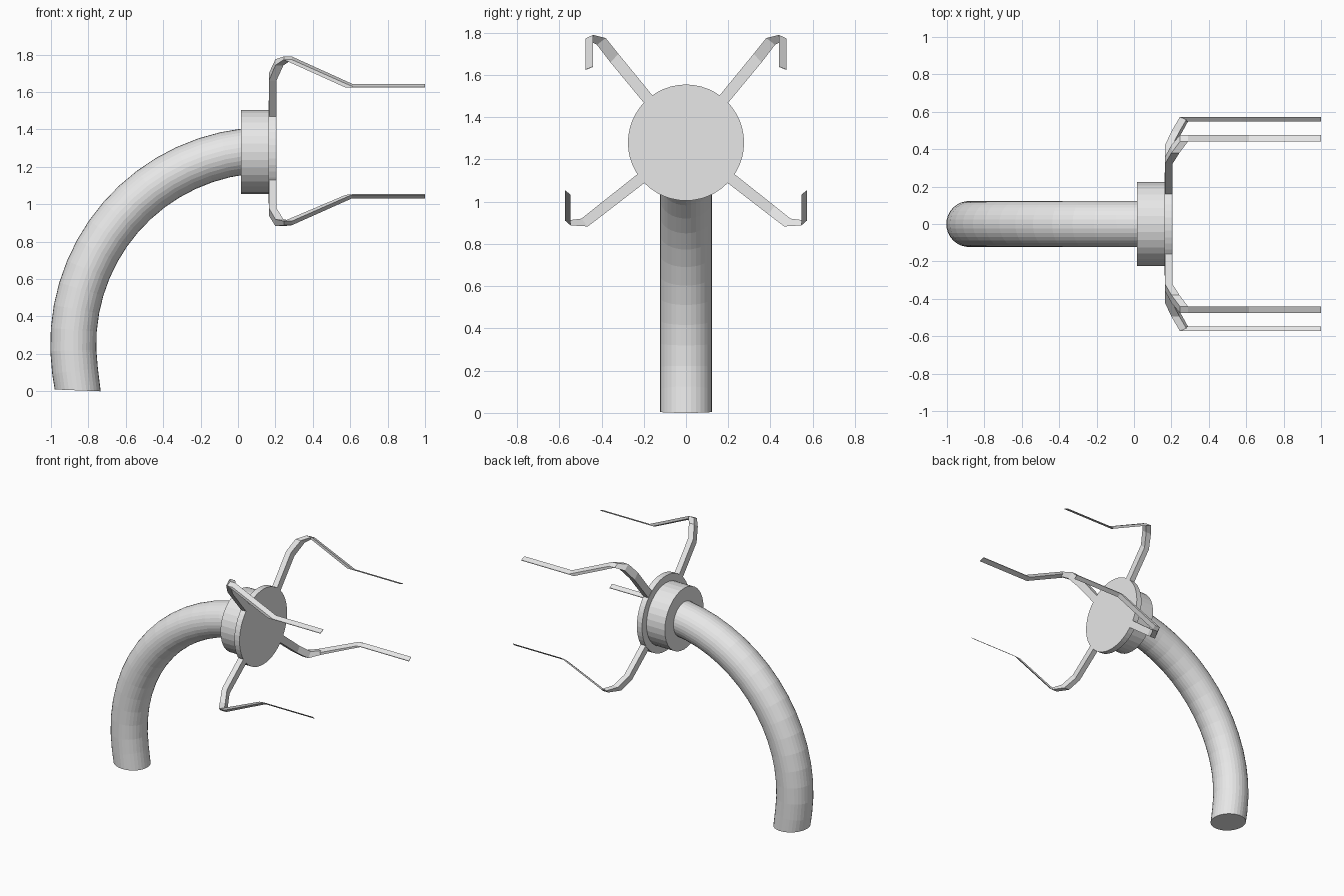
import bpy, bmesh, math
from mathutils import Matrix, Vector

if "Cube" in bpy.data.objects:
    bpy.data.objects.remove(bpy.data.objects["Cube"])

grey = bpy.data.materials.new("plain grey")
grey.diffuse_color = (0.8, 0.8, 0.8, 1)
grey.use_nodes = True
grey.node_tree.nodes["Principled BSDF"].inputs["Base Color"].default_value = grey.diffuse_color


def finish(name, bm):
    bmesh.ops.recalc_face_normals(bm, faces=bm.faces[:])
    mesh = bpy.data.meshes.new(name)
    bm.to_mesh(mesh)
    bm.free()
    mesh.materials.append(grey)
    obj = bpy.data.objects.new(name, mesh)
    bpy.context.collection.objects.link(obj)
    return obj


def loft(bm, rings):
    """Skin a row of equal-sized rings and cap both ends."""
    vs = [[bm.verts.new(p) for p in r] for r in rings]
    n = len(rings[0])
    for a, b in zip(vs, vs[1:]):
        for i in range(n):
            j = (i + 1) % n
            bm.faces.new((a[i], a[j], b[j], b[i]))
    bm.faces.new(vs[0])
    bm.faces.new(vs[-1])


# Curved tube: arc in the x-z plane, foot ring laid almost flat
CX, CZ, R, TUBE, SIDES, STEPS = 0.159, 0.25, 1.04, 0.123, 32, 16
rings = []
for s in range(STEPS + 1):
    t = math.radians(-13.9 + (83.5 + 13.9) * s / STEPS)
    centre = Vector((CX - R * math.cos(t), 0, CZ + R * math.sin(t)))
    out = Vector((-math.cos(t), 0, math.sin(t)))
    if s == 0:
        centre = Vector((-0.857, 0, 0.005))
        out = Vector((-1, 0, 0.04)).normalized()
    rings.append([centre + out * TUBE * math.cos(a) + Vector((0, TUBE * math.sin(a), 0))
                  for a in (2 * math.pi * i / SIDES for i in range(SIDES))])
bm = bmesh.new()
loft(bm, rings)
finish("curved_tube", bm)


# Collar and palm disc, both lying along x
def disc(name, x0, x1, radius, sides):
    bm = bmesh.new()
    m = Matrix.Translation(((x0 + x1) / 2, 0, 1.28)) @ Matrix.Rotation(math.pi / 2, 4, 'Y')
    bmesh.ops.create_cone(bm, cap_ends=True, segments=sides, radius1=radius,
                          radius2=radius, depth=x1 - x0, matrix=m)
    finish(name, bm)


disc("collar", 0.015, 0.165, 0.224, 32)
disc("palm_disc", 0.163, 0.205, 0.275, 48)


# Claw fingers: each section is low x, high x, two (y, z) corners, thickness
def section(x0, x1, a, b, thick, side):
    (ya, za), (yb, zb) = a, b
    return [(x0, ya * side, za - thick), (x0, yb * side, zb - thick),
            (x1, yb * side, zb + thick), (x1, ya * side, za + thick)]


XS = [(0.165, 0.205), (0.165, 0.205), (0.2, 0.243), (0.245, 0.288), (0.575, 0.615), (1.0, 1.0)]
THICK = [0, 0, 0, 0, 0.002, 0.002]
FINGERS = {
    "upper_finger": [((0.14, 1.48), (0.18, 1.445)), ((0.32, 1.70), (0.358, 1.66)),
                     ((0.38, 1.775), (0.422, 1.743)), ((0.44, 1.79), (0.476, 1.773)),
                     ((0.44, 1.64), (0.476, 1.626)), ((0.44, 1.64), (0.476, 1.626))],
    "lower_finger": [((0.17, 1.11), (0.205, 1.15)), ((0.39, 0.94), (0.42, 0.98)),
                     ((0.465, 0.883), (0.495, 0.92)), ((0.547, 0.888), (0.572, 0.91)),
                     ((0.547, 1.032), (0.572, 1.052)), ((0.547, 1.032), (0.572, 1.052))],
}
for name, corners in FINGERS.items():
    for label, side in (("left", -1), ("right", 1)):
        secs = [section(*x, a, b, t, side) for x, (a, b), t in zip(XS, corners, THICK)]
        bm = bmesh.new()
        loft(bm, secs[:4])   # root of the finger
        loft(bm, secs[3:])   # thin ribbon tip
        finish(f"{name}_{label}", bm)
